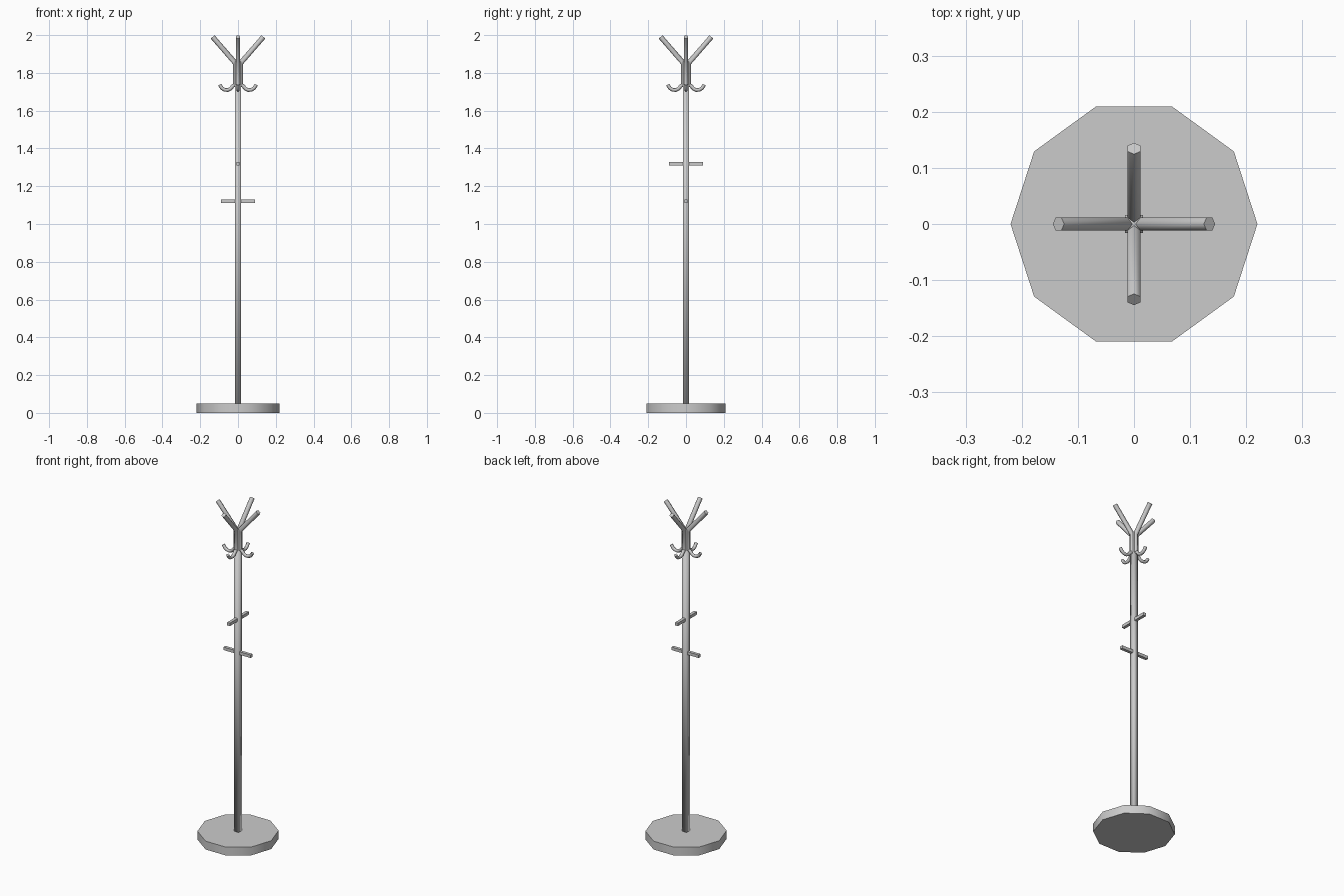
import bpy, bmesh
from math import cos, sin, pi, radians
from mathutils import Vector, Matrix

cube = bpy.data.objects.get("Cube")
if cube:
    bpy.data.objects.remove(cube, do_unlink=True)

grey = bpy.data.materials.new("light_grey")
grey.use_nodes = True
grey.diffuse_color = (0.6, 0.6, 0.6, 1)
grey.node_tree.nodes["Principled BSDF"].inputs["Base Color"].default_value = (0.6, 0.6, 0.6, 1)


def finish(name, bm, smooth_angle):
    bmesh.ops.recalc_face_normals(bm, faces=bm.faces)
    mesh = bpy.data.meshes.new(name)
    bm.to_mesh(mesh)
    bm.free()
    mesh.materials.append(grey)
    obj = bpy.data.objects.new(name, mesh)
    bpy.context.collection.objects.link(obj)
    bpy.ops.object.select_all(action='DESELECT')
    obj.select_set(True)
    bpy.context.view_layer.objects.active = obj
    bpy.ops.object.shade_smooth_by_angle(angle=radians(smooth_angle))
    return obj


def box(name, size, centre, smooth_angle):
    bm = bmesh.new()
    bmesh.ops.create_cube(bm, size=1)
    bmesh.ops.scale(bm, vec=size, verts=bm.verts)
    bmesh.ops.translate(bm, vec=centre, verts=bm.verts)
    return finish(name, bm, smooth_angle)


def rod(name, path, radius, turn, sides=6):
    """Sweep a six-sided section along a path of (reach, height) points."""
    bm = bmesh.new()
    pts = [Vector((r, 0, z)) for r, z in path]
    side = Vector((0, 1, 0))
    rings = []
    for i, p in enumerate(pts):
        into = (p - pts[i - 1]).normalized() if i else None
        out = (pts[i + 1] - p).normalized() if i < len(pts) - 1 else None
        tangent = ((into or out) + (out or into)).normalized()
        miter = 1 / tangent.dot(into or out)
        normal = tangent.cross(side) * miter
        rings.append([bm.verts.new(p + radius * (normal * cos(a) + side * sin(a)))
                      for a in (2 * pi * k / sides for k in range(sides))])
    for a, b in zip(rings, rings[1:]):
        for k in range(sides):
            n = (k + 1) % sides
            bm.faces.new((a[k], a[n], b[n], b[k]))
    bm.faces.new(rings[0])
    bm.faces.new(rings[-1])
    bm.transform(Matrix.Rotation(turn, 4, 'Z'))
    return finish(name, bm, 62)


# Ten-sided base plate
bm = bmesh.new()
bmesh.ops.create_cone(bm, cap_ends=True, segments=10, radius1=0.22, radius2=0.22, depth=0.05)
turn = -min((v.co.to_2d().angle_signed(Vector((1, 0))) for v in bm.verts), key=abs)
bm.transform(Matrix.Translation((0, 0, 0.025)) @ Matrix.Rotation(turn, 4, 'Z'))
finish("base", bm, 40)

# Square pole with softened shading
box("pole", (0.032, 0.032, 1.82), (0, 0, 0.95), 100)

# Crossed pegs through the pole
box("lower_peg", (0.18, 0.018, 0.018), (0, 0, 1.12), 30)
box("upper_peg", (0.018, 0.18, 0.018), (0, 0, 1.32), 30)

# Splayed top arms and curled hooks on all four sides
arm_path = [(0.0136, 1.735), (0.0136, 1.852), (0.1345, 1.9905)]
hook_path = [(0.008, 1.742), (0.025, 1.733), (0.04, 1.716), (0.055, 1.709),
             (0.072, 1.711), (0.086, 1.72), (0.097, 1.737)]
for k, place in enumerate(("left", "back", "right", "front")):
    rod(place + "_arm", arm_path, 0.0134, k * pi / 2)
    rod(place + "_hook", hook_path, 0.0095, k * pi / 2)
